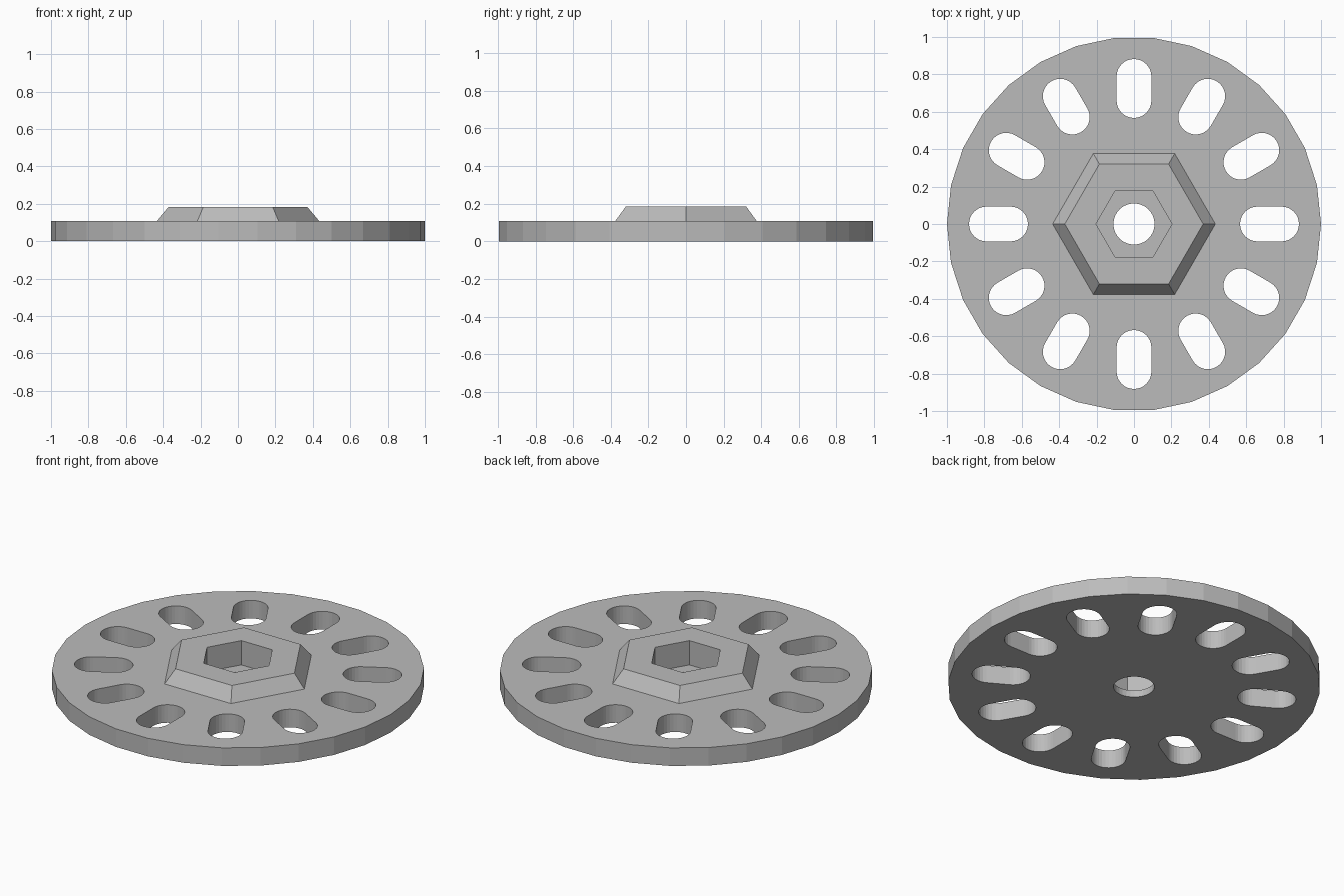
import bpy, bmesh
from math import cos, sin, pi, radians
from mathutils import Matrix

if "Cube" in bpy.data.objects:
    bpy.data.objects.remove(bpy.data.objects["Cube"])

DISC_TOP, HUB_TOP, RECESS_FLOOR = 0.107, 0.184, 0.04

grey = bpy.data.materials.new("plain grey")
grey.use_nodes = True
colour = (0.5, 0.5, 0.5, 1)
grey.diffuse_color = colour
grey.node_tree.nodes["Principled BSDF"].inputs["Base Color"].default_value = colour


def ring(radius, sides):
    return [(radius * cos(2 * pi * i / sides), radius * sin(2 * pi * i / sides))
            for i in range(sides)]


def slot_outline(inner, outer, radius, steps=16):
    """Rounded slot lying along +x, between two end-cap centres."""
    points = []
    for centre, start in ((outer, -pi / 2), (inner, pi / 2)):
        for i in range(steps + 1):
            a = start + pi * i / steps
            points.append((centre + radius * cos(a), radius * sin(a)))
    return points


def add_prism(bm, outline, z0, z1, taper=1.0, turn=0.0):
    spin = Matrix.Rotation(turn, 3, 'Z')
    low = [bm.verts.new((x, y, z0)) for x, y in outline]
    high = [bm.verts.new((x * taper, y * taper, z1)) for x, y in outline]
    for v in low + high:
        v.co = spin @ v.co
    bm.faces.new(low[::-1])
    bm.faces.new(high)
    n = len(low)
    for i in range(n):
        j = (i + 1) % n
        bm.faces.new((low[i], low[j], high[j], high[i]))


def make_object(name, bm):
    mesh = bpy.data.meshes.new(name)
    bm.to_mesh(mesh)
    bm.free()
    mesh.materials.append(grey)
    obj = bpy.data.objects.new(name, mesh)
    bpy.context.collection.objects.link(obj)
    return obj


def prism(name, *args, **kwargs):
    bm = bmesh.new()
    add_prism(bm, *args, **kwargs)
    return make_object(name, bm)


def combine(target, tool, operation):
    mod = target.modifiers.new(tool.name, 'BOOLEAN')
    mod.operation, mod.solver, mod.object = operation, 'EXACT', tool
    bpy.context.view_layer.objects.active = target
    bpy.ops.object.modifier_apply(modifier=mod.name)
    bpy.data.objects.remove(tool)


# Thirty-sided disc with a tapered hexagonal hub sunk into it
wheel = prism("slotted_wheel", ring(1, 30), 0, DISC_TOP)
sink = 0.05
slope = (0.435 - 0.37) / (HUB_TOP - DISC_TOP)
base = 0.435 + slope * sink
hub = prism("hub", ring(base, 6), DISC_TOP - sink, HUB_TOP, taper=0.37 / base)
combine(wheel, hub, 'UNION')

# Twelve rounded slots around the disc
bm = bmesh.new()
for k in range(12):
    add_prism(bm, slot_outline(0.66, 0.789, 0.093), -0.1, 0.3, turn=radians(30 * k))
combine(wheel, make_object("slot_cutter", bm), 'DIFFERENCE')

# Hexagonal nut recess and round bolt hole
combine(wheel, prism("recess_cutter", ring(0.203, 6), RECESS_FLOOR, 0.3), 'DIFFERENCE')
combine(wheel, prism("bore_cutter", ring(0.11, 30), -0.1, 0.3), 'DIFFERENCE')
